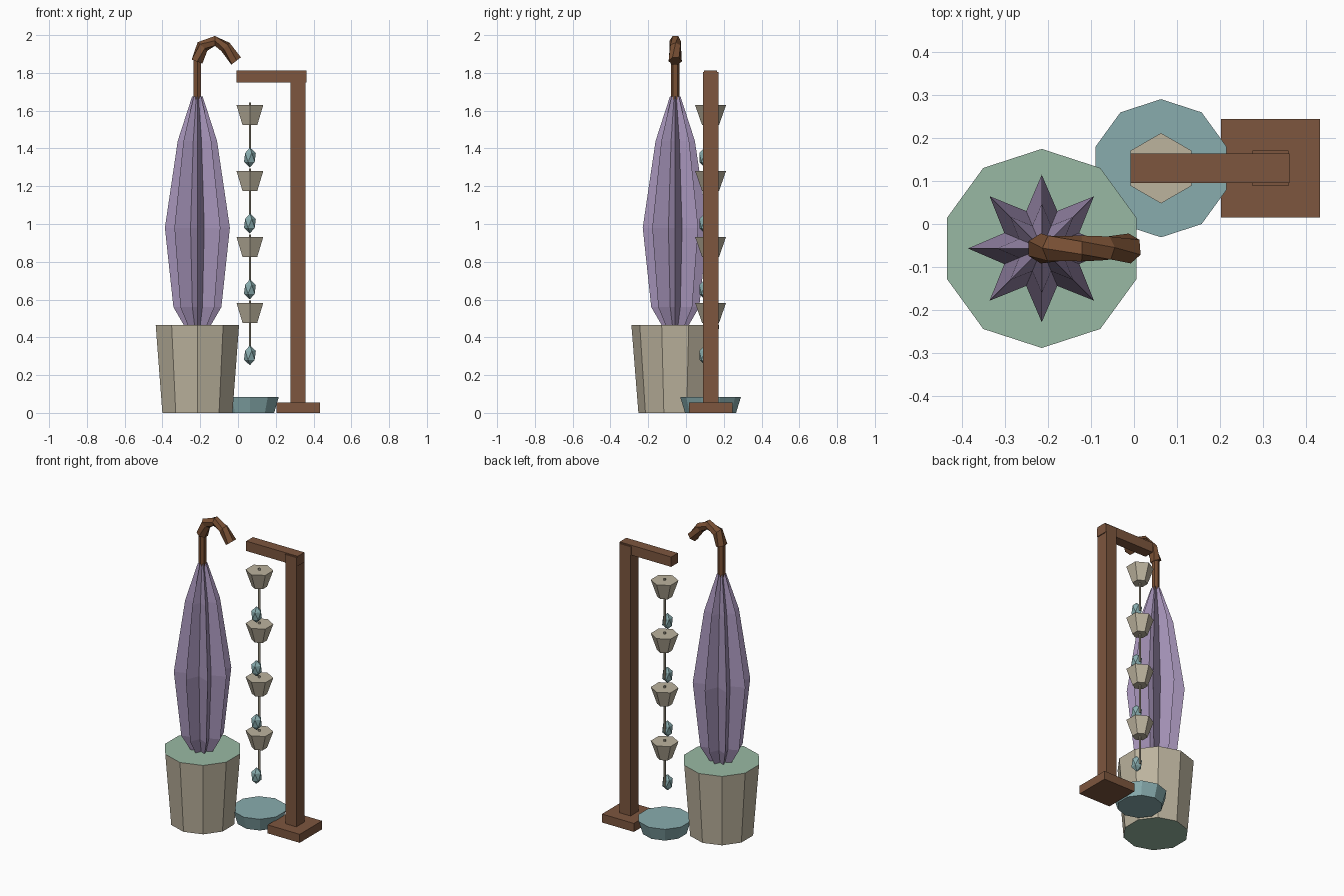
import bpy
import math
from mathutils import Vector

if "Cube" in bpy.data.objects:
    bpy.data.objects.remove(bpy.data.objects["Cube"])


def srgb(r, g, b):
    lin = [((c / 255 + 0.055) / 1.055) ** 2.4 for c in (r, g, b)]
    return (*lin, 1.0)


def make_mat(name, rgb):
    m = bpy.data.materials.new(name)
    m.diffuse_color = srgb(*rgb)
    m.use_nodes = True
    m.node_tree.nodes["Principled BSDF"].inputs["Base Color"].default_value = m.diffuse_color
    return m


BEIGE = make_mat("warm beige", (188, 179, 158))
GREEN = make_mat("sage green", (153, 185, 164))
TEAL = make_mat("dusty teal", (136, 172, 174))
PURPLE = make_mat("lavender", (165, 147, 184))
BROWN = make_mat("wood brown", (125, 86, 62))
DARK = make_mat("handle brown", (121, 80, 52))


def mesh_object(name, verts, faces, *mats):
    me = bpy.data.meshes.new(name)
    me.from_pydata(verts, [], faces)
    ob = bpy.data.objects.new(name, me)
    bpy.context.collection.objects.link(ob)
    for m in mats:
        me.materials.append(m)
    return ob


def skin(name, rings, *mats):
    """Join equal rings of points with quads and close both ends."""
    n = len(rings[0])
    verts = [p for r in rings for p in r]
    faces = [tuple(reversed(range(n)))]
    for k in range(len(rings) - 1):
        for i in range(n):
            j = (i + 1) % n
            faces.append((k * n + i, k * n + j, (k + 1) * n + j, (k + 1) * n + i))
    faces.append(tuple(range((len(rings) - 1) * n, len(rings) * n)))
    return mesh_object(name, verts, faces, *mats)


def frustum(name, x, y, profile, sides, *mats):
    """Stack of polygons, one corner towards +y; profile is (radius, z)."""
    rings = []
    for r, z in profile:
        angles = [math.pi / 2 + math.tau * i / sides for i in range(sides)]
        rings.append([(x + r * math.cos(a), y + r * math.sin(a), z) for a in angles])
    return skin(name, rings, *mats)


def box(name, x0, x1, y0, y1, z0, z1, mat):
    rings = [[(x0, y0, z), (x1, y0, z), (x1, y1, z), (x0, y1, z)] for z in (z0, z1)]
    return skin(name, rings, mat)


# Planter with green end faces
PX, PY = -0.215, -0.057
pot = frustum("planter", PX, PY, [(0.195, 0), (0.232, 0.465)], 10, BEIGE, GREEN)
for f in pot.data.polygons:
    f.material_index = 1 if abs(f.normal.z) > 0.9 else 0

# Folded umbrella canopy: eight-pointed star rings
rings = []
for r, z in [(0.06, 0.45), (0.073, 0.467), (0.127, 0.56), (0.172, 0.98),
             (0.104, 1.44), (0.028, 1.675)]:
    ring = []
    for i in range(16):
        rr = r if i % 2 == 0 else r * 0.55
        a = math.tau * i / 16
        ring.append((PX + rr * math.cos(a), PY + rr * math.sin(a), z))
    rings.append(ring)
skin("folded_canopy", rings, PURPLE)

# Umbrella shaft and twisted crook handle
frustum("umbrella_shaft", PX, PY, [(0.023, 1.66), (0.023, 1.88)], 6, DARK)
path = [Vector((x, PY, z)) for x, z in
        [(-0.217, 1.86), (-0.188, 1.94), (-0.122, 1.969), (-0.066, 1.937), (-0.01, 1.863)]]
rings = []
for k, p in enumerate(path):
    t = (path[min(k + 1, 4)] - path[max(k - 1, 0)]).normalized()
    side = Vector((0, 1, 0))
    up = t.cross(side)
    r = (0.035, 0.034, 0.030, 0.031, 0.035)[k]
    rings.append([p + r * (math.cos(a) * side + math.sin(a) * up)
                  for a in [math.tau * i / 6 + k * 0.5 for i in range(6)]])
skin("crook_handle", rings, DARK)

# Stand: foot, post, corner joint and arm
CX, CY = 0.063, 0.13
box("stand_foot", 0.203, 0.433, 0.015, 0.245, 0, 0.055, BROWN)
box("stand_post", 0.279, 0.357, CY - 0.041, CY + 0.041, 0.055, 1.755, BROWN)
box("stand_corner", 0.276, 0.360, CY - 0.041, CY + 0.041, 1.75, 1.805, BROWN)
box("stand_arm", -0.008, 0.362, CY - 0.034, CY + 0.034, 1.748, 1.812, BROWN)

# Water basin
frustum("basin", CX, CY, [(0.135, 0), (0.161, 0.085)], 10, TEAL)

# Rain chain: four cups, each with a rod and a crystal drop
for i in range(4):
    top = 1.63 - 0.349 * i
    frustum(f"cup_{i + 1}", CX, CY, [(0.045, top - 0.106), (0.082, top)], 6, BEIGE)
    frustum(f"rod_{i + 1}", CX, CY, [(0.007, top - 0.29), (0.007, top + 0.012)], 6, BEIGE)
    bpy.ops.mesh.primitive_ico_sphere_add(subdivisions=1, radius=1,
                                          location=(CX, CY - 0.03, top - 0.278))
    drop = bpy.context.object
    drop.name = f"crystal_drop_{i + 1}"
    drop.scale = (0.035, 0.035, 0.053)
    drop.data.materials.append(TEAL)
